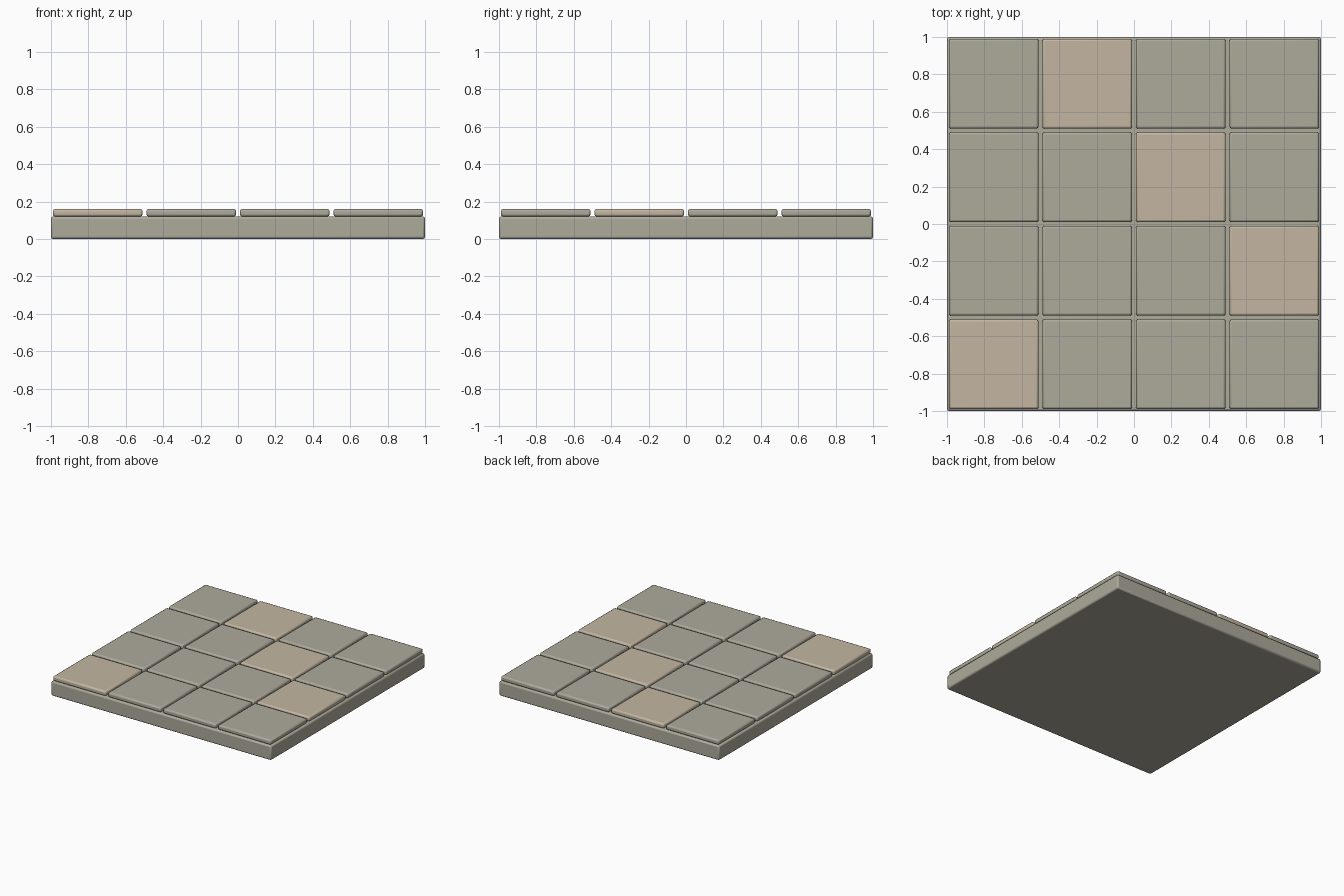
import bpy

if "Cube" in bpy.data.objects:
    bpy.data.objects.remove(bpy.data.objects["Cube"])


def material(name, color):
    mat = bpy.data.materials.new(name)
    mat.diffuse_color = (*color, 1)
    mat.use_nodes = True
    mat.node_tree.nodes["Principled BSDF"].inputs["Base Color"].default_value = mat.diffuse_color
    return mat


def slab(name, center, size, bevel, mat):
    bpy.ops.mesh.primitive_cube_add(size=1, location=center)
    ob = bpy.context.object
    ob.name = name
    ob.scale = size
    bpy.ops.object.transform_apply(location=False, rotation=False, scale=True)
    mod = ob.modifiers.new("soft_edges", 'BEVEL')
    mod.width = bevel
    mod.segments = 2
    ob.data.materials.append(mat)
    bpy.ops.object.shade_smooth_by_angle()
    return ob


stone = material("stone", (0.42, 0.40, 0.33))
tan = material("tan_stone", (0.55, 0.47, 0.36))

# Foundation slab
slab("floor_base", (0, 0, 0.06), (2, 2, 0.12), 0.012, stone)

# Four by four paving tiles, with a diagonal of tan ones
for i in range(4):
    for j in range(4):
        mat = tan if (i + j) % 4 == 0 else stone
        slab(f"floor_tile_{i}_{j}", (-0.75 + 0.5 * i, -0.75 + 0.5 * j, 0.14),
             (0.48, 0.48, 0.04), 0.012, mat)
